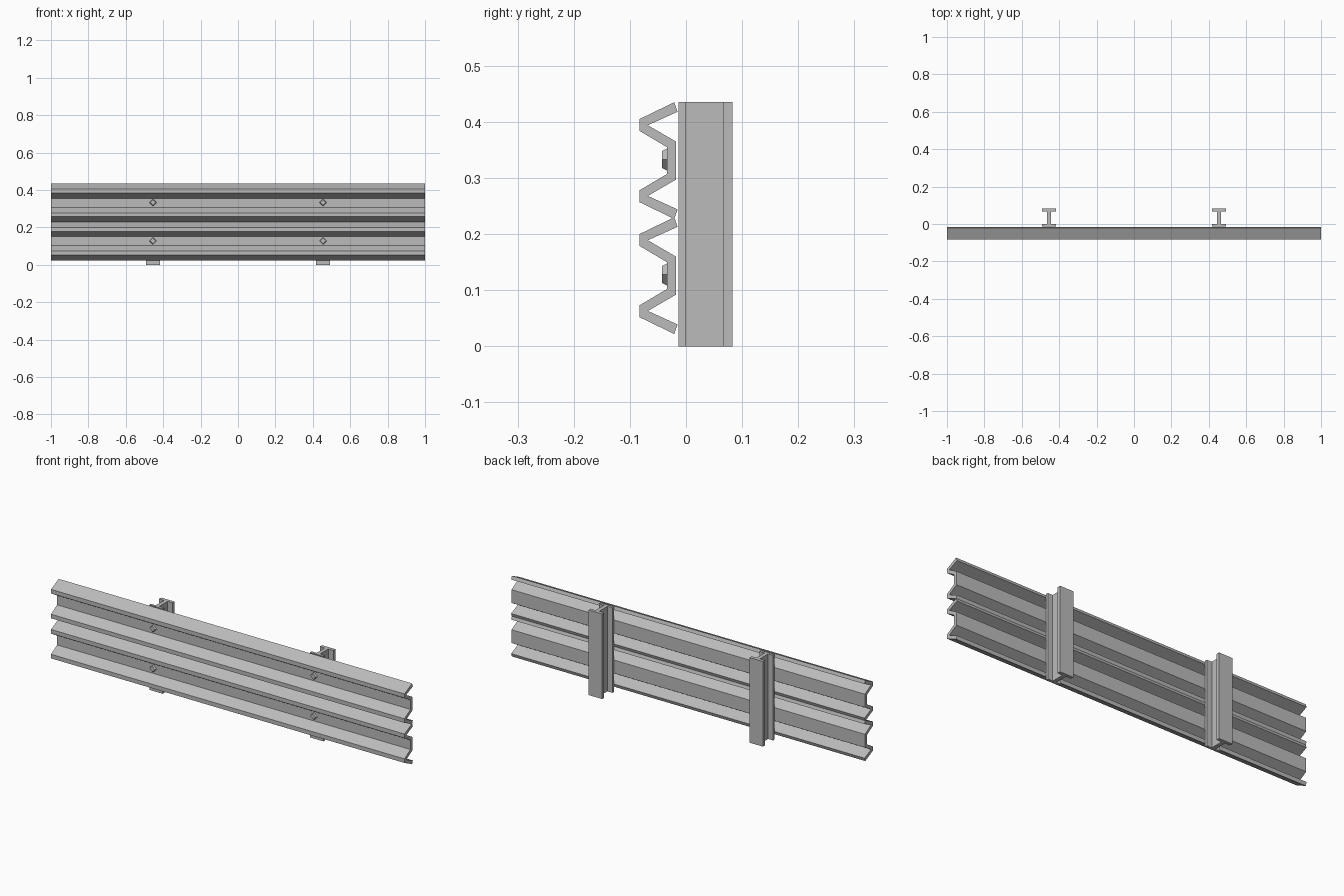
import bpy
import bmesh
from math import pi
from mathutils import Matrix, Vector

cube = bpy.data.objects.get("Cube")
if cube:
    bpy.data.objects.remove(cube)

GREY = (0.5, 0.5, 0.5, 1)
steel = bpy.data.materials.new("galvanised_grey")
steel.use_nodes = True
steel.diffuse_color = GREY
steel.node_tree.nodes["Principled BSDF"].inputs["Base Color"].default_value = GREY


def finish(name, bm):
    """Turn a bmesh into a named, flat-shaded steel object."""
    bmesh.ops.recalc_face_normals(bm, faces=bm.faces)
    mesh = bpy.data.meshes.new(name)
    bm.to_mesh(mesh)
    bm.free()
    mesh.materials.append(steel)
    obj = bpy.data.objects.new(name, mesh)
    bpy.context.collection.objects.link(obj)
    return obj


def extrude_profile(name, points, direction):
    """Sweep a closed outline of 3D points along a direction."""
    bm = bmesh.new()
    face = bm.faces.new([bm.verts.new(p) for p in points])
    swept = bmesh.ops.extrude_face_region(bm, geom=[face], use_keep_orig=True)
    moved = [e for e in swept["geom"] if isinstance(e, bmesh.types.BMVert)]
    bmesh.ops.translate(bm, verts=moved, vec=Vector(direction))
    return finish(name, bm)


def mirrored(half):
    """Close a half outline by reflecting it in its second coordinate."""
    return half + [(a, -b) for a, b in reversed(half)]


# Corrugated rail: upper half of the sheet's outer and inner outlines (y, z)
outer = [(-0.021, 0.104), (-0.083, 0.074), (-0.083, 0.053), (-0.034, 0.024)]
inner = [(-0.018, 0.034), (-0.068, 0.063), (-0.015, 0.087)]
rail_section = (outer + [(y, -z) for y, z in reversed(outer)]
                + [(y, -z) for y, z in reversed(inner)] + inner)
rail_heights = {"lower": 0.126, "upper": 0.331}
for level, height in rail_heights.items():
    extrude_profile(level + "_rail",
                    [(-1, y, height + z) for y, z in rail_section], (2, 0, 0))

# I-beam posts: half outline (y, x), reflected across the web
FLANGE, WEB = 0.038, 0.01
post_section = mirrored([(-0.013, FLANGE), (0, FLANGE), (0, WEB),
                         (0.066, WEB), (0.066, FLANGE), (0.083, FLANGE)])
for side, post_x in (("right", -0.455), ("left", 0.455)):
    extrude_profile(side + "_post",
                    [(post_x + x, y, 0) for y, x in post_section], (0, 0, 0.435))

    # Diamond bolt heads on the face of each rail
    for level, height in rail_heights.items():
        bm = bmesh.new()
        bmesh.ops.create_cone(bm, cap_ends=True, segments=4,
                              radius1=0.021, radius2=0.015, depth=0.012)
        bm.transform(Matrix.Translation((post_x, -0.037, height + 0.002))
                     @ Matrix.Rotation(pi / 2, 4, "X"))
        finish(f"{side}_{level}_bolt", bm)
